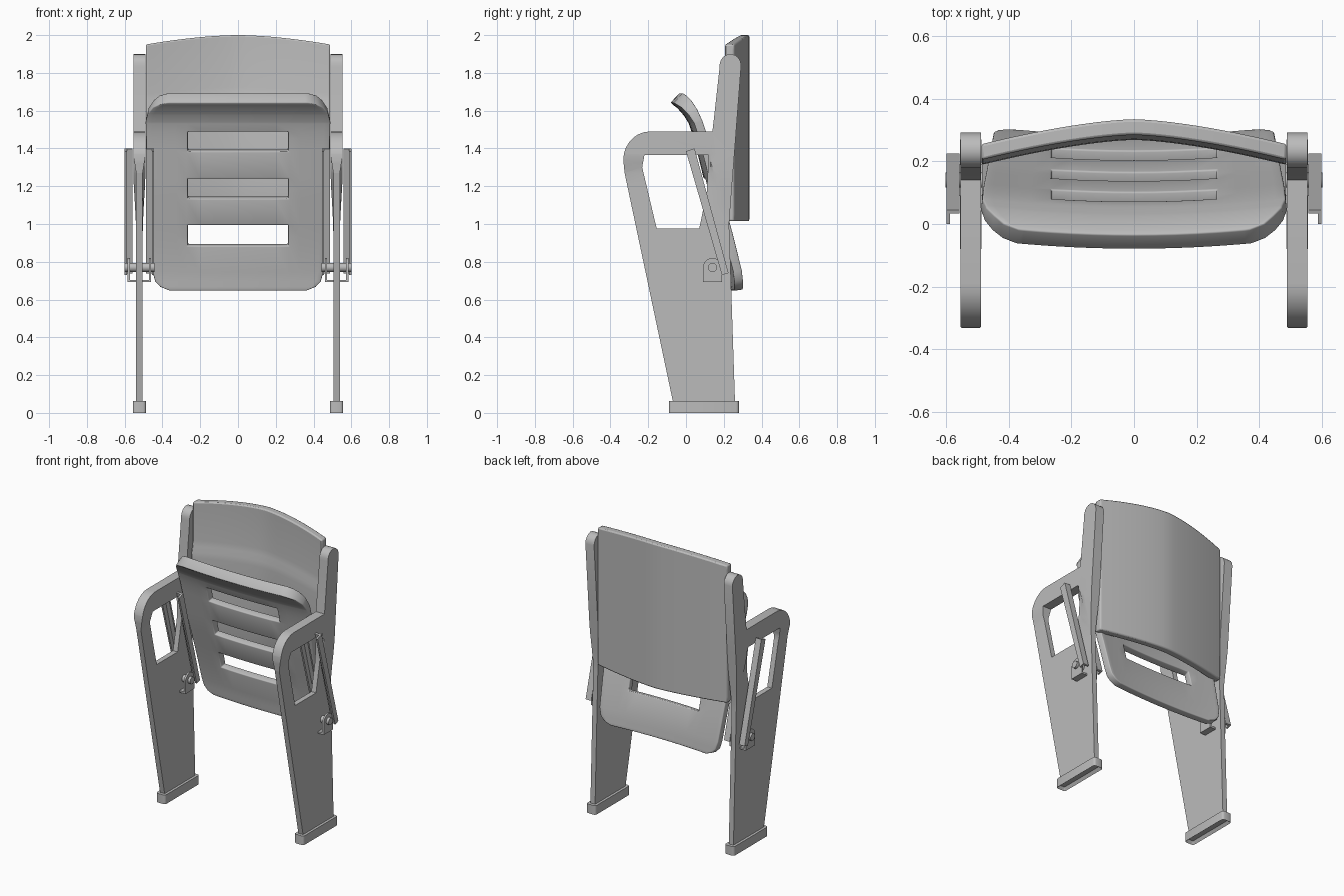
import bpy, bmesh, math
from mathutils import Vector

if "Cube" in bpy.data.objects:
    bpy.data.objects.remove(bpy.data.objects["Cube"])

grey = bpy.data.materials.new("plain grey")
grey.use_nodes = True
grey.diffuse_color = (0.5, 0.5, 0.5, 1)
grey.node_tree.nodes["Principled BSDF"].inputs["Base Color"].default_value = (0.5, 0.5, 0.5, 1)


def finish(name, bm, bevel=0, smooth=35):
    bmesh.ops.recalc_face_normals(bm, faces=bm.faces)
    mesh = bpy.data.meshes.new(name)
    bm.to_mesh(mesh)
    bm.free()
    mesh.materials.append(grey)
    ob = bpy.data.objects.new(name, mesh)
    bpy.context.collection.objects.link(ob)
    if bevel:
        mod = ob.modifiers.new("soft edges", 'BEVEL')
        mod.width, mod.segments = bevel, 2
        mod.limit_method, mod.angle_limit = 'ANGLE', math.radians(50)
    bpy.ops.object.select_all(action='DESELECT')
    ob.select_set(True)
    bpy.context.view_layer.objects.active = ob
    bpy.ops.object.shade_smooth_by_angle(angle=math.radians(smooth))
    return ob


def arc(cy, cz, ry, rz, a0, a1, n):
    angles = [math.radians(a0 + (a1 - a0) * i / n) for i in range(n + 1)]
    return [(cy + ry * math.cos(a), cz + rz * math.sin(a)) for a in angles]


def lerp_points(points, v):
    # first item of each point is the key, in descending order
    for a, b in zip(points, points[1:]):
        if v >= b[0]:
            f = (a[0] - v) / (a[0] - b[0])
            return a[1] + (b[1] - a[1]) * f
    return points[-1][1]


def prism(bm, outline, x0, x1):
    face = bm.faces.new([bm.verts.new((x0, y, z)) for y, z in outline])
    ext = bmesh.ops.extrude_face_region(bm, geom=[face], use_keep_orig=True)
    for v in ext["geom"]:
        if isinstance(v, bmesh.types.BMVert):
            v.co.x = x1


# Side frame: leg, armrest and back post in one plate, wider towards the top
frame_outline = ([(0.26, 0.04), (-0.065, 0.04), (-0.325, 1.27)]
                 + arc(-0.19, 1.34, 0.142, 0.15, 180, 90, 7)
                 + [(0.14, 1.49), (0.178, 1.83)]
                 + arc(0.235, 1.84, 0.057, 0.06, 170, 0, 8) + [(0.228, 1.0)])
window = [(-0.22, 1.365), (0.12, 1.365), (0.11, 1.17),
          (0.07, 0.975), (-0.155, 0.975), (-0.232, 1.30)]


def half_thickness(y, z):
    top, low = (1.3, 0.95) if y > 0.13 else (1.37, 1.27)
    f = min(1, max(0, (z - low) / (top - low)))
    return 0.0175 + 0.015 * f * f * (3 - 2 * f)


def side_frame(name, cx):
    bm = bmesh.new()
    edges = []
    for loop in (frame_outline, window):
        vs = [bm.verts.new((0, y, z)) for y, z in loop]
        edges += [bm.edges.new((a, b)) for a, b in zip(vs, vs[1:] + vs[:1])]
    bmesh.ops.triangle_fill(bm, edges=edges, use_beauty=True, normal=(1, 0, 0))
    cuts = [((0, 0, z), (0, 0, 1)) for z in (0.95, 1.1, 1.2, 1.27, 1.32, 1.37)]
    for co, no in cuts + [((0, 0.13, 0), (0, 1, 0))]:
        bmesh.ops.bisect_plane(bm, geom=bm.verts[:] + bm.edges[:] + bm.faces[:],
                               plane_co=co, plane_no=no)
    base = bm.verts[:]
    ext = bmesh.ops.extrude_face_region(bm, geom=bm.faces[:], use_keep_orig=True)
    new = [v for v in ext["geom"] if isinstance(v, bmesh.types.BMVert)]
    for group, sign in ((base, -1), (new, 1)):
        for v in group:
            v.co.x = cx + sign * half_thickness(v.co.y, v.co.z)
    finish(name, bm)


# Foot: rounded block with a shallow recess underneath
def foot(name, cx):
    bm = bmesh.new()
    ring = []
    for sx, sy, a in ((1, 1, 0), (-1, 1, 90), (-1, -1, 180), (1, -1, 270)):
        ring += arc(cx + sx * 0.02, 0.095 + sy * 0.17, 0.015, 0.015, a, a + 90, 3)
    bottom = bm.faces.new([bm.verts.new((x, y, 0)) for x, y in ring])
    ext = bmesh.ops.extrude_face_region(bm, geom=[bottom], use_keep_orig=True)
    for v in ext["geom"]:
        if isinstance(v, bmesh.types.BMVert):
            v.co.z = 0.062
    bmesh.ops.recalc_face_normals(bm, faces=bm.faces)
    bmesh.ops.inset_region(bm, faces=[bottom], thickness=0.014)
    for v in bottom.verts:
        v.co.z = 0.02
    finish(name, bm)


# Strut: narrow channel leaning along the seat, on either face of the frame
def strut(name, cx, side):
    bm = bmesh.new()
    prism(bm, [(0.0, 1.385), (0.045, 1.4), (0.225, 0.74), (0.19, 0.73)],
          cx + side * 0.066, cx + side * 0.078)
    prism(bm, [(0.033, 1.396), (0.045, 1.4), (0.225, 0.74), (0.213, 0.737)],
          cx + side * 0.036, cx + side * 0.078)
    finish(name, bm)


# Pivot bracket: round-topped ear, flange back to the frame, and a pin
def bracket(name, cx, side):
    bm = bmesh.new()
    ear = [(0.19, 0.692), (0.19, 0.765)] + arc(0.14, 0.77, 0.05, 0.05, 0, 180, 10) + [(0.09, 0.692)]
    prism(bm, ear, cx + side * 0.05, cx + side * 0.062)
    prism(bm, [(0.09, 0.692), (0.19, 0.692), (0.19, 0.704), (0.09, 0.704)],
          cx + side * 0.015, cx + side * 0.062)
    prism(bm, arc(0.14, 0.77, 0.024, 0.024, 0, 345, 15), cx, cx + side * 0.08)
    finish(name, bm)


for label, s in (("left", 1), ("right", -1)):
    cx = s * 0.522
    side_frame(label + "_side_frame", cx)
    foot(label + "_foot", cx)
    for where, d in (("outer", s), ("inner", -s)):
        strut(f"{label}_{where}_strut", cx, d)
        bracket(f"{label}_{where}_bracket", cx, d)

# Backrest: bowed slab with an arched top and a slight lumbar swell
bm = bmesh.new()
levels = [0, 0.04, 0.3, 0.6, 0.64, 0.68, 0.72, 0.97, 1]
swell = [0, 0.012, 0.016, 0.016, 0.013, 0.004, 0, 0, 0]
cols = 24
front, back = [], []
for f, bulge in zip(levels, swell):
    rows = ([], [])
    for i in range(cols + 1):
        u = abs(2 * i / cols - 1)
        x = 0.488 * (2 * i / cols - 1)
        z = 1.015 + f * (0.985 - 0.05 * u ** 1.7)
        y = 0.335 - 0.08 * u ** 1.5
        rows[0].append(bm.verts.new((x, y - 0.05 - bulge, z)))
        rows[1].append(bm.verts.new((x, y, z)))
    front.append(rows[0])
    back.append(rows[1])
loops = front + back[::-1]
for a, b in zip(loops, loops[1:] + loops[:1]):
    for i in range(cols):
        bm.faces.new((a[i], a[i + 1], b[i + 1], b[i]))
for i in (0, cols):
    bm.faces.new([row[i] for row in loops])
finish("backrest", bm, bevel=0.008)

# Folded seat: curved slotted shell with a rolled front lip
profile = [(1.668, -0.058), (1.635, -0.022), (1.59, 0.01), (1.54, 0.036), (1.46, 0.063),
           (1.19, 0.13), (0.94, 0.2), (0.75, 0.248), (0.65, 0.262)]
width = [(1.668, 0.37), (1.655, 0.42), (1.635, 0.45), (1.6, 0.475), (1.55, 0.487), (1.4, 0.482),
         (0.75, 0.45), (0.7, 0.437), (0.67, 0.41), (0.65, 0.36)]
slots = [(1.495, 1.39), (1.245, 1.14), (1.0, 0.89)]
heights = sorted({z for z, _ in profile + width} | {z for s in slots for z in s}, reverse=True)
inner = [-0.265 + 0.53 * i / 8 for i in range(9)]
bm = bmesh.new()
grid = []
for z in heights:
    w = lerp_points(width, z)
    outer = [0.265 + (w - 0.265) * k for k in (0.3, 0.6, 0.85, 1)]
    xs = [-x for x in reversed(outer)] + inner + outer
    grid.append([bm.verts.new((x, lerp_points(profile, z) + 0.03 * (x / 0.49) ** 2, z)) for x in xs])
for (z0, a), (z1, b) in zip(zip(heights, grid), list(zip(heights, grid))[1:]):
    mid = (z0 + z1) / 2
    in_slot = any(hi > mid > lo for hi, lo in slots)
    for i in range(len(a) - 1):
        if not (in_slot and 4 <= i < 12):
            bm.faces.new((a[i], a[i + 1], b[i + 1], b[i]))
seat = finish("seat", bm, smooth=40)
group = seat.vertex_groups.new(name="shell thickness")
for v in seat.data.vertices:
    lip = min(1, max(0, (v.co.z - 1.56) / 0.1))
    group.add([v.index], 0.66 + 0.34 * lip, 'REPLACE')
shell = seat.modifiers.new("shell", 'SOLIDIFY')
shell.thickness, shell.offset = 0.07, 0
shell.vertex_group = group.name
edge = seat.modifiers.new("soft edges", 'BEVEL')
edge.width, edge.segments = 0.012, 3
edge.limit_method, edge.angle_limit = 'ANGLE', math.radians(50)
# keep the smoothing step after the shell is made
for mod in [m for m in seat.modifiers if m.type == 'NODES']:
    seat.modifiers.move(seat.modifiers.find(mod.name), len(seat.modifiers) - 1)
for poly in seat.data.polygons:
    poly.use_smooth = True
